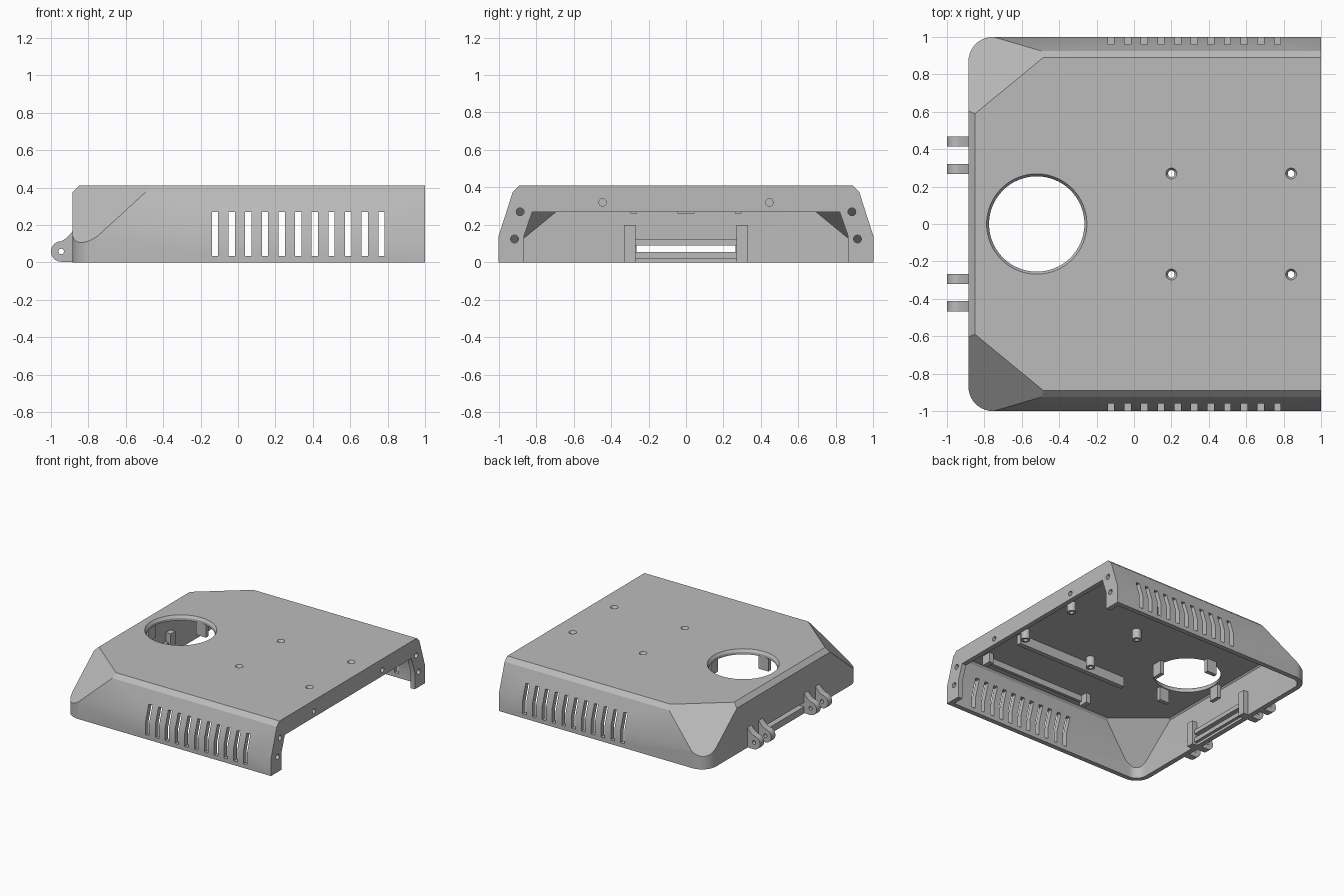
import bpy, bmesh, math
from mathutils import Vector, Matrix

if "Cube" in bpy.data.objects:
    bpy.data.objects.remove(bpy.data.objects["Cube"])

grey = bpy.data.materials.new("plain_grey")
grey.use_nodes = True
colour = (0.5, 0.5, 0.5, 1)
grey.diffuse_color = colour
grey.node_tree.nodes["Principled BSDF"].inputs["Base Color"].default_value = colour

WALL = 0.04
LEFT, TOP = -0.885, 0.41


def finish(bm, name):
    bmesh.ops.recalc_face_normals(bm, faces=bm.faces)
    mesh = bpy.data.meshes.new(name)
    bm.to_mesh(mesh)
    bm.free()
    mesh.materials.append(grey)
    ob = bpy.data.objects.new(name, mesh)
    bpy.context.collection.objects.link(ob)
    return ob


def add_box(bm, x0, x1, y0, y1, z0, z1):
    size = Matrix.Diagonal((x1 - x0, y1 - y0, z1 - z0, 1))
    mid = Matrix.Translation(((x0 + x1) / 2, (y0 + y1) / 2, (z0 + z1) / 2))
    return bmesh.ops.create_cube(bm, size=1, matrix=mid @ size)["verts"]


def add_cylinder(bm, centre, r, depth, axis="Z", top_r=None, sides=24):
    turn = {"X": Matrix.Rotation(math.pi / 2, 4, "Y"),
            "Y": Matrix.Rotation(math.pi / 2, 4, "X"), "Z": Matrix()}[axis]
    bmesh.ops.create_cone(bm, cap_ends=True, segments=sides, radius1=r,
                          radius2=r if top_r is None else top_r, depth=depth,
                          matrix=Matrix.Translation(centre) @ turn)


def add_prism(bm, points, offset):
    face = bm.faces.new([bm.verts.new(p) for p in points])
    geom = bmesh.ops.extrude_face_region(bm, geom=[face])["geom"]
    bmesh.ops.translate(bm, vec=offset,
                        verts=[v for v in geom if isinstance(v, bmesh.types.BMVert)])


def cut(ob, cutter):
    mod = ob.modifiers.new("cut", "BOOLEAN")
    mod.operation, mod.solver, mod.object = "DIFFERENCE", "EXACT", cutter
    mod.use_self = True
    cutter.hide_render = True
    bpy.context.view_layer.update()
    deps = bpy.context.evaluated_depsgraph_get()
    mesh = bpy.data.meshes.new_from_object(ob.evaluated_get(deps))
    ob.modifiers.clear()
    ob.data = mesh
    bpy.data.objects.remove(cutter)


def smooth(ob):
    bpy.ops.object.select_all(action="DESELECT")
    ob.select_set(True)
    bpy.context.view_layer.objects.active = ob
    bpy.ops.object.shade_smooth_by_angle(angle=math.radians(20))


def cover_solid(name, t, bottom):
    """Box with two rounded corners, trimmed by sloping planes, inset by t."""
    bm = bmesh.new()
    add_box(bm, LEFT + t, 1 - t, t - 1, 1 - t, bottom, TOP - t)
    corners = [e for e in bm.edges if all(v.co.x < 0 for v in e.verts)
               and abs(e.verts[0].co.z - e.verts[1].co.z) > 0.1]
    bmesh.ops.bevel(bm, geom=corners, offset=0.13 - t, segments=10,
                    affect="EDGES", profile=0.5)
    planes = [((-0.85, 0, TOP), (-1, 0, 1))]
    for s in (-1, 1):
        planes += [((0, s, 0.14), (0, 0.25, 0.08)),
                   ((0, 0.89 * s, TOP), (0, 0.03, 0.03)),
                   ((-0.485, 0.89 * s, TOP), (-0.635, 0.772, 0.94))]
        planes[-3:] = [(p, (n[0], n[1] * s, n[2])) for p, n in planes[-3:]]
    for point, normal in planes:
        n = Vector(normal).normalized()
        result = bmesh.ops.bisect_plane(
            bm, geom=bm.verts[:] + bm.edges[:] + bm.faces[:], dist=1e-5,
            plane_co=Vector(point) - n * t, plane_no=n, clear_outer=True)
        edges = [e for e in result["geom_cut"] if isinstance(e, bmesh.types.BMEdge)]
        bmesh.ops.holes_fill(bm, edges=edges, sides=0)
    return finish(bm, name)


# hollow cover
cover = cover_solid("cover_shell", 0, 0)
cut(cover, cover_solid("hollow_cutter", WALL, -0.1))

# opening in the right end
bm = bmesh.new()
half = [(0.865, -0.1), (0.865, 0.14), (0.82, 0.27)]
outline = half + [(-y, z) for y, z in reversed(half)]
add_prism(bm, [(0.9, y, z) for y, z in outline], (0.2, 0, 0))
cut(cover, finish(bm, "opening_cutter"))

# screw posts under the top
posts = [(x, y) for x in (0.2, 0.84) for y in (-0.27, 0.27)]
bm = bmesh.new()
for x, y in posts:
    add_cylinder(bm, (x, y, 0.335), 0.035, 0.09)
post_ob = finish(bm, "screw_posts")

# round opening, vent slots, end screw holes and cable slot
bm = bmesh.new()
add_cylinder(bm, (-0.52, 0, 0.37), 0.255, 0.3, sides=64)
for s in (-1, 1):
    for i in range(11):
        x = -0.123 + i * 0.089
        add_box(bm, x - 0.017, x + 0.017, s * 0.96 - 0.12, s * 0.96 + 0.12, 0.035, 0.27)
    add_cylinder(bm, (1, s * 0.885, 0.27), 0.021, 0.2, "X")
    add_cylinder(bm, (1, s * 0.915, 0.125), 0.021, 0.2, "X")
    add_cylinder(bm, (1, s * 0.445, 0.32), 0.02, 0.06, "X")
for x, y in posts:
    add_cylinder(bm, (x, y, 0.39), 0.018, 0.3)
add_box(bm, -1, -0.8, -0.265, 0.265, 0.055, 0.09)
cut(cover, finish(bm, "hole_cutter"))

# countersinks on the top
bm = bmesh.new()
add_cylinder(bm, (-0.52, 0, 0.405), 0.255, 0.03, top_r=0.275, sides=64)
for x, y in posts:
    add_cylinder(bm, (x, y, 0.405), 0.018, 0.03, top_r=0.035)
cut(cover, finish(bm, "countersink_cutter"))
smooth(cover)

bm = bmesh.new()
for x, y in posts:
    add_cylinder(bm, (x, y, 0.36), 0.018, 0.3)
cut(post_ob, finish(bm, "post_cutter"))
smooth(post_ob)

# clips hanging around the round opening
bm = bmesh.new()
for i in range(4):
    verts = add_box(bm, 0.262, 0.295, -0.045, 0.045, 0.26, 0.375)
    bmesh.ops.rotate(bm, verts=verts, cent=(0, 0, 0),
                     matrix=Matrix.Rotation(i * math.pi / 2, 3, "Z"))
    bmesh.ops.translate(bm, verts=verts, vec=(-0.52, 0, 0))
finish(bm, "opening_clips")

# holder rails under the top
bm = bmesh.new()
add_box(bm, -0.18, 0.84, -0.37, -0.33, 0.29, 0.375)
add_box(bm, -0.12, 0.84, -0.77, -0.745, 0.32, 0.375)
for x in (-0.15, 0.8):
    add_box(bm, x, x + 0.04, -0.77, -0.69, 0.29, 0.375)
finish(bm, "holder_rails")

# frame around the cable slot, inside the left wall
bm = bmesh.new()
for s in (-1, 1):
    add_box(bm, -0.85, -0.80, s * 0.3 - 0.03, s * 0.3 + 0.03, 0, 0.2)
add_box(bm, -0.85, -0.82, -0.27, 0.27, 0.02, 0.055)
add_box(bm, -0.85, -0.82, -0.27, 0.27, 0.09, 0.125)
finish(bm, "cable_slot_frame")

# hinge lugs
arc = [math.radians(a) for a in range(270, 89, -12)]
lug = [(-0.945 + 0.055 * math.cos(a), 0.058 + 0.055 * math.sin(a)) for a in arc]
lug += [(-0.92, 0.127), (-0.885, 0.165), (-0.87, 0.165), (-0.87, 0.003)]
bm = bmesh.new()
for y in (-0.467, -0.32, 0.268, 0.415):
    add_prism(bm, [(x, y, z) for x, z in lug], (0, 0.054, 0))
hinges = finish(bm, "hinge_lugs")
bm = bmesh.new()
add_cylinder(bm, (-0.945, 0, 0.058), 0.015, 1.2, "Y")
cut(hinges, finish(bm, "pin_cutter"))
smooth(hinges)
